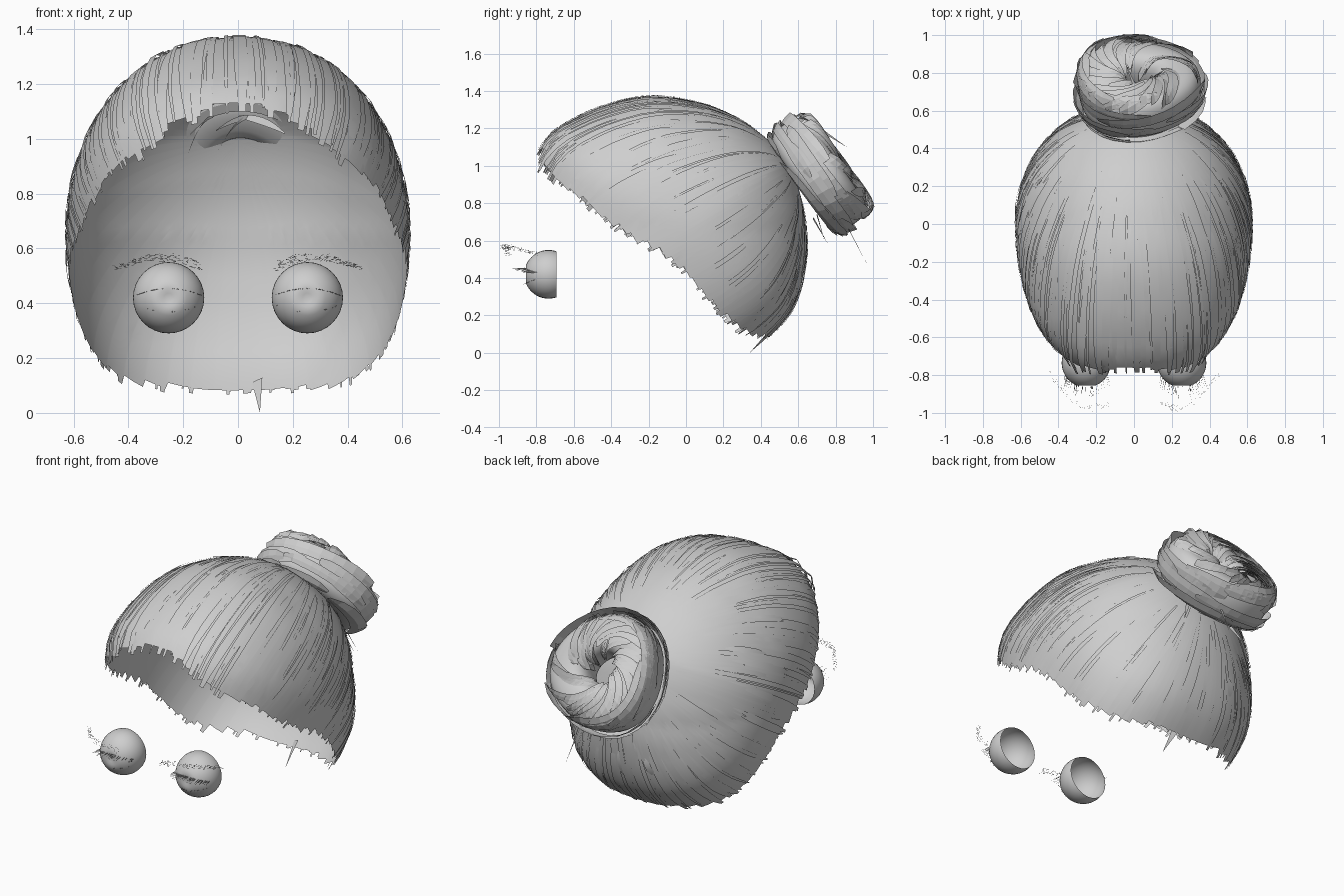
import bpy, bmesh, math, random
from mathutils import Vector, Matrix

random.seed(4)
rnd = random.uniform
if "Cube" in bpy.data.objects:
    bpy.data.objects.remove(bpy.data.objects["Cube"])

grey = bpy.data.materials.new("plain grey")
grey.use_nodes = True
grey.diffuse_color = (0.62, 0.62, 0.62, 1)
grey.node_tree.nodes["Principled BSDF"].inputs["Base Color"].default_value = (0.62, 0.62, 0.62, 1)


def finish(name, bm, smooth=True):
    mesh = bpy.data.meshes.new(name)
    bm.to_mesh(mesh)
    bm.free()
    mesh.materials.append(grey)
    for p in mesh.polygons:
        p.use_smooth = smooth
    ob = bpy.data.objects.new(name, mesh)
    bpy.context.collection.objects.link(ob)


def lerp_table(table, t):
    for (a, va), (b, vb) in zip(table, table[1:]):
        if t <= b:
            return va + (vb - va) * max(0, (t - a) / (b - a))
    return table[-1][1]


def sheet(bm, rows, closed=False):
    """Skin a grid of points with quads."""
    grid = [[bm.verts.new(p) for p in row] for row in rows]
    pairs = list(zip(grid, grid[1:] + grid[:1])) if closed else list(zip(grid, grid[1:]))
    for a, b in pairs:
        for i in range(len(a) - 1):
            bm.faces.new((a[i], b[i], b[i + 1], a[i + 1]))


def hair(bm, root, tip, width):
    """One thin tapered hair."""
    side = (tip - root).cross(Vector((0.3, 1, 0.2))).normalized() * width
    bm.faces.new([bm.verts.new(p) for p in (root - side, root + side, tip)])


# Head form: middle profile (y, z) swelling sideways from a centre point
CENTRE = Vector((0, 0, 0.65))
HALF_WIDTH = 0.625
PROFILE = [(0.33, 0.0), (0.46, 0.1), (0.56, 0.22), (0.63, 0.45), (0.64, 0.65), (0.61, 0.85),
           (0.54, 1.03), (0.4, 1.17), (0.2, 1.29), (0, 1.35), (-0.18, 1.37), (-0.4, 1.33),
           (-0.6, 1.25), (-0.72, 1.18), (-0.79, 1.09), (-0.82, 0.95), (-0.8, 0.7)]
RADIUS = [(math.atan2(z - 0.65, y), math.hypot(y, z - 0.65)) for y, z in PROFILE]
HAIRLINE = [(-0.8, 1.03), (-0.7, 0.93), (-0.5, 0.77), (-0.3, 0.62), (-0.1, 0.52),
            (0, 0.43), (0.1, 0.31), (0.2, 0.2), (0.3, 0.11), (0.45, 0.08)]
AXIS = Vector((0, 0.86, 0.51))
UP = AXIS.cross(Vector((1, 0, 0)))


def on_head(psi, alpha, lift=0.0):
    """Point reached by combing away from the bun root."""
    d = AXIS * math.cos(alpha) + (Vector((math.cos(psi), 0, 0)) + UP * math.sin(psi)) * math.sin(alpha)
    d.normalize()
    theta = math.atan2(d.z, d.y)
    if theta < -2:
        theta += math.tau
    power = 2 + 0.45 * max(0, -d.y) + 0.7 * max(0, -d.z)
    flat = math.hypot(d.y, d.z) / lerp_table(RADIUS, theta)
    r = (abs(d.x / HALF_WIDTH) ** power + flat ** power) ** (-1 / power)
    return CENTRE + d * (r + lift)


def rim(psi):
    alpha = 0.8
    while alpha < 2.6:
        p = on_head(psi, alpha)
        edge = lerp_table(HAIRLINE, p.y)
        if p.y < -0.5:
            edge += 0.11 * max(0, 1 - (p.x / 0.3) ** 2)
        if p.z < edge:
            break
        alpha += 0.005
    return alpha


# Combed hair cap, its hem cut in blunt steps lock by lock
bm = bmesh.new()
locks, steps = 52, 26
rows = []
for i in range(locks):
    end = rim(math.tau * (i + 0.5) / locks) - rnd(0, 0.03)
    for across in (0.04, 0.5, 0.96):
        psi = math.tau * (i + across) / locks
        rows.append([on_head(psi, end * j / steps) for j in range(steps + 1)])
sheet(bm, rows, closed=True)
bmesh.ops.remove_doubles(bm, verts=bm.verts, dist=0.0002)
bmesh.ops.recalc_face_normals(bm, faces=bm.faces)
finish("hair_cap", bm)

# Flat locks lying over the cap; those beside the fringe hang forward
bm = bmesh.new()
count = 170
for i in range(count):
    psi = math.tau * (i + rnd(0, 1)) / count
    fringe = math.sin(psi) < 0 and 0.22 < abs(math.cos(psi)) < 0.5
    end = rim(psi)
    start = rnd(0.15, 0.6) * end
    stop = end + rnd(-0.02, 0.035) if i % 3 or fringe else end * rnd(0.6, 0.95)
    width, lift, drift = rnd(0.008, 0.032), rnd(0.003, 0.011), rnd(-0.04, 0.04)
    flare = rnd(0.01, 0.035) if fringe else 0
    rows = []
    for j in range(13):
        t = j / 12
        a = start + (stop - start) * t
        half = width * min(1, 0.15 + 3 * t, 0.45 + 2.5 * (1 - t)) / max(0.35, math.sin(a))
        mid = psi + drift * (t - 0.5)
        rise = lift * math.sin(math.pi * (0.1 + 0.8 * t)) + flare * t ** 3
        rows.append([on_head(mid + s * half, a, rise) for s in (-1, 0, 1)])
    sheet(bm, rows)
bmesh.ops.recalc_face_normals(bm, faces=bm.faces)
finish("hair_locks", bm)

# Bun: a rolled ring with wrapped ribbons, tilted back
BUN = Matrix.Translation((0.02, 0.715, 0.95)) @ Matrix.Rotation(-math.radians(55), 4, 'X')


def on_bun(u, v, r):
    """Point on the squarish ring: u runs round it, v round its section."""
    wobble = 1 + 0.04 * math.sin(3 * u + 1)
    box = (abs(math.cos(v)) ** 3 + abs(math.sin(v)) ** 3) ** (-1 / 3)
    ring = (0.212 + r * box * math.cos(v)) * wobble
    return BUN @ Vector((ring * math.cos(u), ring * math.sin(u), r * box * 1.08 * math.sin(v)))


bm = bmesh.new()
sheet(bm, [[on_bun(math.tau * i / 40, math.tau * j / 20, 0.112) for j in range(21)]
           for i in range(40)], closed=True)
bmesh.ops.remove_doubles(bm, verts=bm.verts, dist=0.0005)
bmesh.ops.recalc_face_normals(bm, faces=bm.faces)
finish("bun_core", bm)

bm = bmesh.new()
for i in range(64):
    outer = i < 24
    u0 = rnd(0, math.tau)
    span = rnd(1.4, 2.6) if outer else rnd(0.8, 1.5)
    v0 = -1.0 + 1.7 * (i % 6) / 5 if outer else rnd(0.5, 1.4)
    sweep = rnd(-0.1, 0.5) if outer else rnd(1.2, 2.1)
    width, r = rnd(0.18, 0.32), rnd(0.118, 0.14)
    rows = []
    for j in range(11):
        t = j / 10
        half = width * min(1, 0.45 + 4 * t, 0.45 + 4 * (1 - t))
        v = v0 + sweep * t
        rows.append([on_bun(u0 + span * t, v + s * half, r + 0.01 * s) for s in (-1, 0, 1)])
    sheet(bm, rows)
bmesh.ops.recalc_face_normals(bm, faces=bm.faces)
finish("bun_ribbons", bm, False)

# Loose wisps at the bun and nape
bm = bmesh.new()
for root, tip, w in (((0.1, 0.86, 0.68), (0.13, 0.97, 0.47), 0.007),
                     ((-0.12, 0.68, 0.72), (-0.17, 0.76, 0.58), 0.012),
                     ((0.2, 0.7, 0.74), (0.26, 0.74, 0.6), 0.012),
                     ((0.0, 0.74, 1.18), (-0.05, 0.86, 1.1), 0.012),
                     ((0.07, 0.46, 0.12), (0.08, 0.34, 0.0), 0.022)):
    hair(bm, Vector(root), Vector(tip), w)
finish("loose_wisps", bm, False)

# Curled strand ends tucked inside, under the bun root
bm = bmesh.new()
for x0, reach, drop in ((-0.09, -0.09, 0.13), (0.05, -0.12, 0.12), (0.06, -0.14, 0.05), (0.0, 0.17, 0.06)):
    rows = []
    for j in range(9):
        t = j / 8
        half = 0.012 * math.sin(math.pi * (0.1 + 0.85 * t))
        mid = Vector((x0 + reach * t, 0.44 - 0.05 * t, 1.08 - drop * t * t))
        rows.append([mid + Vector((s * half * 0.6, 0, s * half)) for s in (-1, 1)])
    sheet(bm, rows)
finish("inner_strands", bm)

# Eyes: open-backed balls with a shallow dished iris, plus lashes and brows
BROW_X = [(0, 0.13), (0.3, 0.22), (0.6, 0.33), (1, 0.45)]
BROW_Y = [(0, -0.955), (0.3, -0.985), (0.6, -0.94), (1, -0.79)]
BROW_Z = [(0, 0.535), (0.3, 0.565), (0.6, 0.565), (1, 0.525)]
for side, label in ((1, "left"), (-1, "right")):
    eye = Vector((0.253 * side, -0.735, 0.42))
    bm = bmesh.new()
    bmesh.ops.create_uvsphere(bm, u_segments=32, v_segments=24, radius=0.13,
                              matrix=Matrix.Translation(eye) @ Matrix.Rotation(math.pi / 2, 4, 'X'))
    bmesh.ops.bisect_plane(bm, geom=bm.verts[:] + bm.edges[:] + bm.faces[:],
                           plane_co=(0, -0.693, 0), plane_no=(0, 1, 0), clear_outer=True)
    for v in bm.verts:
        off = math.hypot(v.co.x - eye.x, v.co.z - eye.z)
        if v.co.y < eye.y and off < 0.05:
            v.co.y += 0.016 * (1 - off / 0.05)
    finish(label + "_eye", bm)

    bm = bmesh.new()
    for i in range(70):
        t = rnd(-1, 1)
        upper = i < 48
        z = (0.43 + 0.024 * (1 - t * t)) if upper else (0.395 - 0.025 * (1 - t * t))
        x = 0.115 * t
        y = -math.sqrt(max(0.0004, 0.0172 - x * x - (z - 0.42) ** 2))
        root = Vector((eye.x + x, eye.y + y, z))
        reach = rnd(0.03, 0.075) if upper else rnd(0.006, 0.014)
        tip = root + Vector((0.25 * t, -1, -0.05 if upper else -0.3)) * reach
        hair(bm, root, tip, 0.0014)
    finish(label + "_lashes", bm, False)

    bm = bmesh.new()
    for i in range(150):
        t = rnd(0, 1)
        spread = 0.019 * (1 - 0.6 * t)
        root = Vector((side * lerp_table(BROW_X, t), lerp_table(BROW_Y, t) + rnd(-0.012, 0.02),
                       lerp_table(BROW_Z, t) + rnd(-spread, spread)))
        hair(bm, root, root + Vector((side * rnd(0.006, 0.016), rnd(0, 0.01), rnd(-0.004, 0.006))), 0.0013)
    finish(label + "_brow", bm, False)
